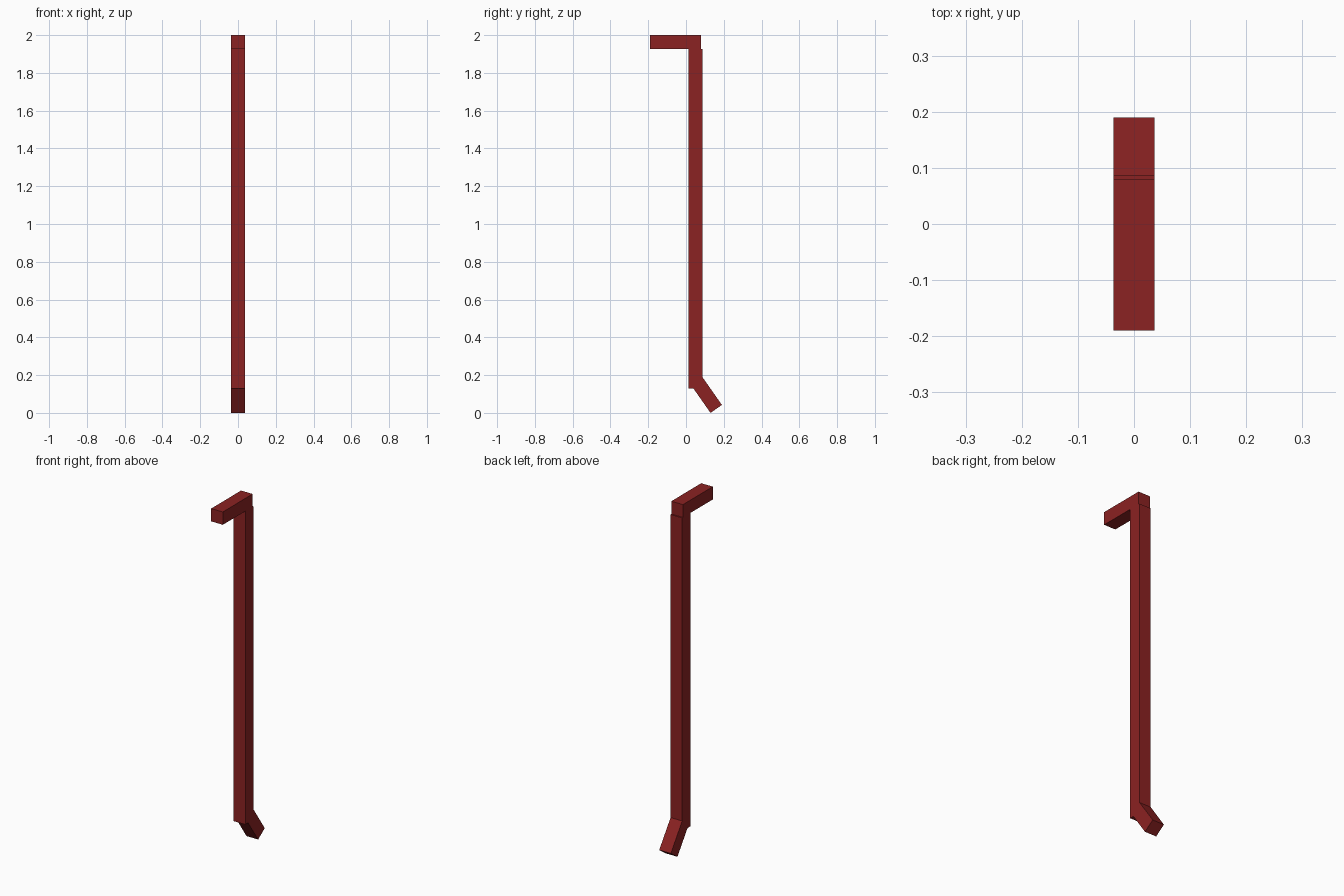
import bpy
import math

if "Cube" in bpy.data.objects:
    bpy.data.objects.remove(bpy.data.objects["Cube"])

W = 0.0735  # square pipe width

red = bpy.data.materials.new("dark red paint")
red.diffuse_color = (0.26, 0.016, 0.016, 1)
red.use_nodes = True
red.node_tree.nodes["Principled BSDF"].inputs["Base Color"].default_value = red.diffuse_color


def pipe(name, centre, size, tilt=0.0):
    bpy.ops.mesh.primitive_cube_add(size=1, location=centre, rotation=(tilt, 0, 0))
    ob = bpy.context.object
    ob.name = name
    ob.scale = size
    bpy.ops.object.transform_apply(location=False, rotation=True, scale=True)
    ob.data.materials.append(red)
    return ob


# Horizontal inlet arm at the top
pipe("top_arm", (0, -0.055, 2 - W / 2), (W, 0.27, W))

# Long vertical downpipe
z0, z1 = 0.13, 2 - W
pipe("downpipe", (0, 0.0505, (z0 + z1) / 2), (W, W, z1 - z0))

# Slanted outlet: its lower corner rests on z = 0, its outer corner reaches y = 0.19
a = math.radians(35)
length = 0.183
end_y = 0.19 - W / 2 * math.cos(a)
end_z = W / 2 * math.sin(a)
pipe("outlet_spout",
     (0, end_y - length / 2 * math.sin(a), end_z + length / 2 * math.cos(a)),
     (W, W, length), a)
